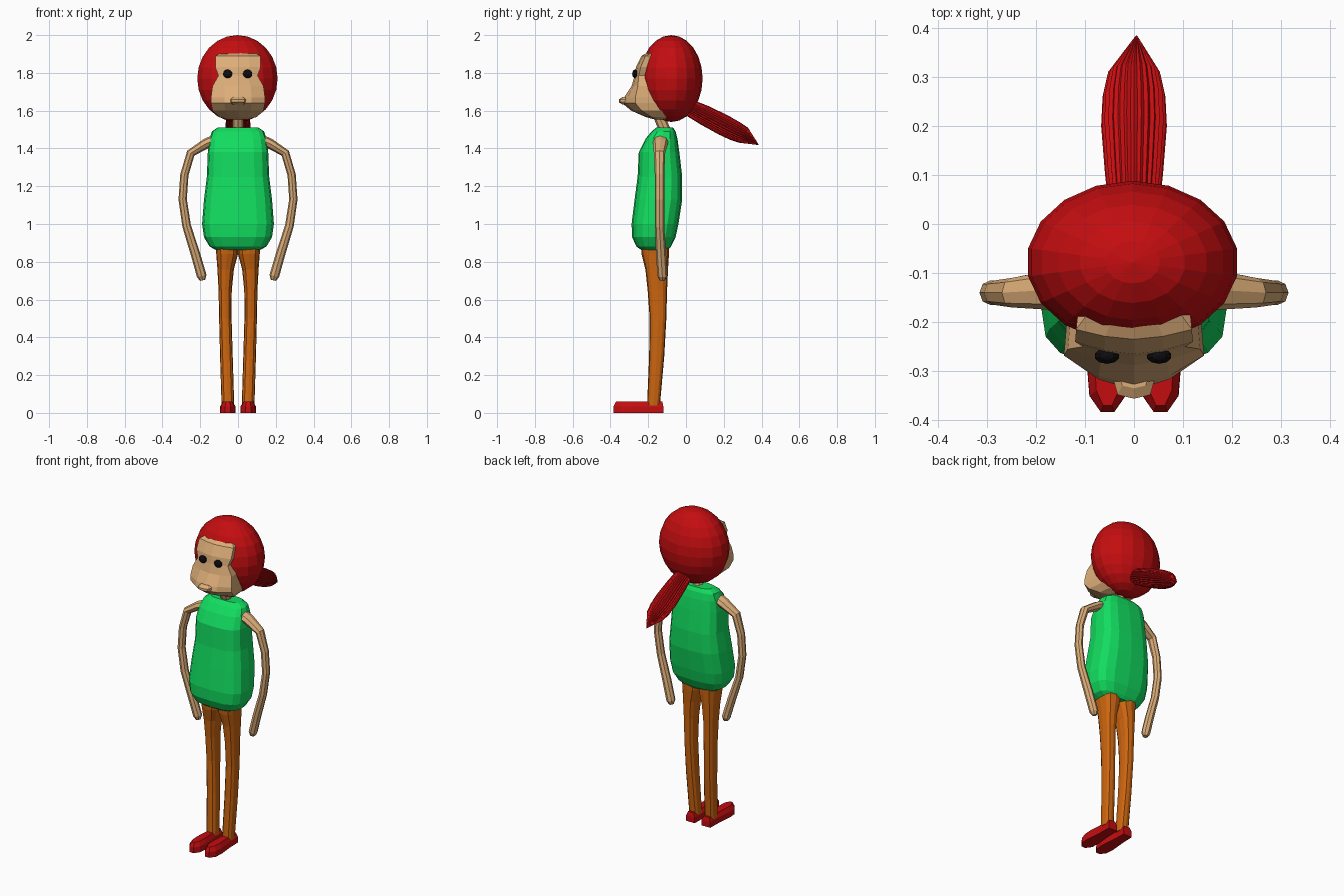
import bpy, bmesh, math
from mathutils import Vector, Matrix

if "Cube" in bpy.data.objects:
    bpy.data.objects.remove(bpy.data.objects["Cube"])


def material(name, r, g, b):
    m = bpy.data.materials.new(name)
    m.diffuse_color = (r, g, b, 1)
    m.use_nodes = True
    m.node_tree.nodes["Principled BSDF"].inputs["Base Color"].default_value = m.diffuse_color
    return m


RED = material("red", 0.55, 0.004, 0.005)
SKIN = material("skin", 0.72, 0.42, 0.19)
GREEN = material("green", 0.006, 0.72, 0.115)
ORANGE = material("orange", 0.60, 0.13, 0.005)
BLACK = material("black", 0.004, 0.004, 0.005)


def finish(name, bm, mat):
    bmesh.ops.recalc_face_normals(bm, faces=bm.faces)
    me = bpy.data.meshes.new(name)
    bm.to_mesh(me)
    bm.free()
    me.materials.append(mat)
    ob = bpy.data.objects.new(name, me)
    bpy.context.collection.objects.link(ob)
    return ob


def loft(name, rings, mat):
    """Skin a list of equal-length point rings and cap both ends."""
    bm = bmesh.new()
    vr = [[bm.verts.new(p) for p in ring] for ring in rings]
    n = len(vr[0])
    for a, b in zip(vr, vr[1:]):
        for i in range(n):
            j = (i + 1) % n
            bm.faces.new((a[i], a[j], b[j], b[i]))
    bm.faces.new(vr[0])
    bm.faces.new(vr[-1])
    return finish(name, bm, mat)


def box_oval(x0, x1, y0, y1, z, n, p):
    """Horizontal rounded-box ring filling the given bounds."""
    def se(v):
        return math.copysign(abs(v) ** (2 / p), v)
    pts = []
    for i in range(n):
        a = 2 * math.pi * i / n
        pts.append(((x0 + x1) / 2 + (x1 - x0) / 2 * se(math.cos(a)),
                    (y0 + y1) / 2 + (y1 - y0) / 2 * se(math.sin(a)), z))
    return pts


def tube(name, path, u, n, mat, flute=1.0):
    """Tube along points (x, y, z, radius along u, other radius)."""
    u = Vector(u)
    pts = [Vector(p[:3]) for p in path]
    rings = []
    for i, p in enumerate(path):
        t = (pts[min(i + 1, len(pts) - 1)] - pts[max(i - 1, 0)]).normalized()
        w = t.cross(u).normalized()
        ring = []
        for k in range(n):
            a = 2 * math.pi * k / n
            f = flute if k % 2 else 1
            ring.append(pts[i] + u * math.cos(a) * p[3] * f + w * math.sin(a) * p[4] * f)
        rings.append(ring)
    return loft(name, rings, mat)


def ellipsoid(name, centre, radii, mat, seg, rows):
    bm = bmesh.new()
    bmesh.ops.create_uvsphere(bm, u_segments=seg, v_segments=rows, radius=1,
                              matrix=Matrix.Translation(centre) @ Matrix.Diagonal((*radii, 1)))
    return finish(name, bm, mat)


# Hair cap and fluted ponytail
ellipsoid("hair", (-0.003, -0.078, 1.77), (0.216, 0.166, 0.23), RED, 18, 12)
tube("ponytail", [(0, 0.02, 1.615, 0.05, 0.045), (0, 0.10, 1.575, 0.059, 0.053),
                  (0, 0.20, 1.523, 0.067, 0.056), (0, 0.26, 1.492, 0.064, 0.053),
                  (0, 0.305, 1.470, 0.054, 0.046), (0.005, 0.383, 1.42, 0.002, 0.002)],
     (1, 0, 0), 56, RED, 0.92)

# Face: z, half width, centre front y, side front y
face = []
for z, w, yf, ys in [(1.91, .085, -.20, -.17), (1.89, .118, -.235, -.215), (1.83, .12, -.265, -.24),
                     (1.785, .104, -.272, -.25), (1.73, .135, -.288, -.255), (1.67, .143, -.328, -.268),
                     (1.64, .143, -.338, -.268), (1.60, .135, -.29, -.235), (1.567, .10, -.215, -.185),
                     (1.553, .055, -.165, -.145)]:
    ym = yf * 0.7 + ys * 0.3
    face.append([(-w * .9, -.10, z), (-w, ys, z), (-w * .5, ym, z), (0, yf, z),
                 (w * .5, ym, z), (w, ys, z), (w * .9, -.10, z)])
loft("face", face, SKIN)
loft("lips", [box_oval(-w, w, y, -.28, z, 8, 3) for z, w, y in
              [(1.632, .035, -.335), (1.645, .042, -.356), (1.66, .042, -.356), (1.672, .03, -.335)]], SKIN)
for s, side in ((-1, "left"), (1, "right")):
    ellipsoid(side + "_eye", (s * 0.053 - 0.002, -0.269, 1.795), (0.026, 0.016, 0.023), BLACK, 10, 6)

# Neck
tube("neck", [(0, -.105, 1.48, .03, .03), (0, -.13, 1.54, .03, .03), (0, -.15, 1.59, .03, .03)],
     (1, 0, 0), 8, SKIN)

# Shirt: z, half width, front y, back y
loft("shirt", [box_oval(-w, w, y0, y1, z, 16, 3) for z, w, y0, y1 in
               [(.862, .115, -.235, -.095), (.88, .15, -.262, -.08), (.93, .18, -.285, -.055),
                (1.0, .19, -.288, -.04), (1.13, .18, -.272, -.02), (1.25, .165, -.256, -.02),
                (1.38, .16, -.25, -.035), (1.45, .152, -.215, -.045), (1.49, .138, -.182, -.055),
                (1.512, .105, -.155, -.07)]], GREEN)

for s, side in ((-1, "left"), (1, "right")):
    # Arm
    tube(side + "_arm", [(s * x, y, z, a, b) for x, y, z, a, b in
                         [(.12, -.135, 1.445, .042, .030), (.17, -.135, 1.425, .040, .027),
                          (.25, -.14, 1.375, .030, .023), (.284, -.14, 1.26, .025, .022),
                          (.293, -.14, 1.13, .025, .022), (.272, -.14, .99, .025, .023),
                          (.225, -.132, .84, .027, .025), (.192, -.125, .725, .026, .026),
                          (.187, -.125, .702, .014, .014)]],
         (0, 1, 0), 8, SKIN)
    # Trouser leg: z, inner x, outer x, front y, back y
    loft(side + "_trouser_leg", [box_oval(s * a, s * b, y0, y1, z, 12, 2.6) for z, a, b, y0, y1 in
                                 [(.90, -.002, .12, -.24, -.088), (.84, 0, .115, -.235, -.09),
                                  (.76, .022, .109, -.215, -.095), (.65, .033, .103, -.203, -.10),
                                  (.5, .034, .10, -.192, -.104), (.3, .028, .095, -.195, -.115),
                                  (.04, .02, .087, -.206, -.138)]], ORANGE)
    # Shoe: pointed outline stacked upward with a narrower top
    half = [(.03, -.12), (.032, -.2), (.041, -.3), (.037, -.35), (.014, -.383)]
    outline = half + [(-x, y) for x, y in reversed(half)]
    loft(side + "_shoe", [[(s * (.054 + x * k), -.2 + (y + .2) * m, z) for x, y in outline]
                          for z, k, m in [(0, 1, 1), (.035, .98, 1), (.06, .62, .93)]], RED)
